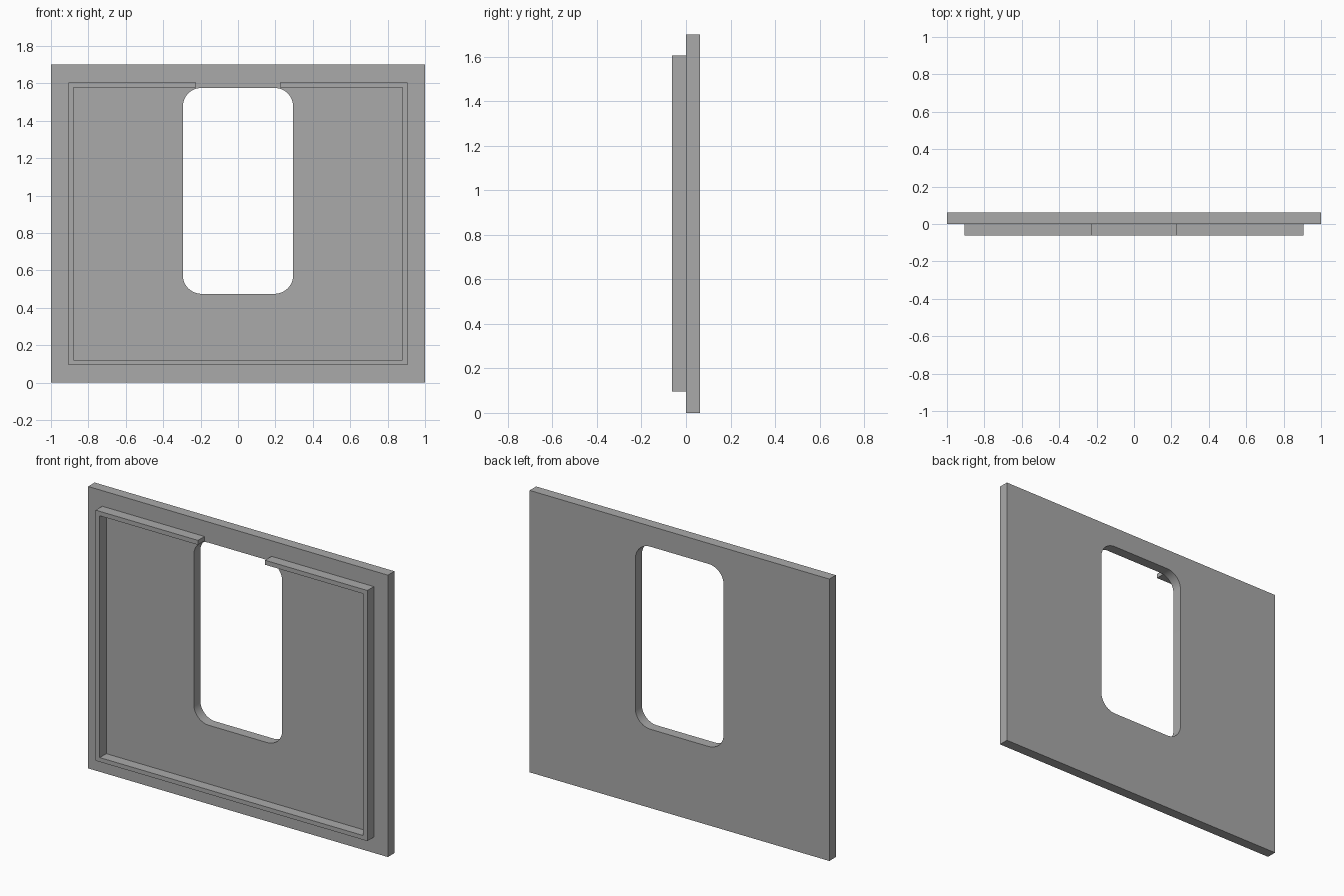
import bpy
import bmesh
from math import cos, sin, pi

cube = bpy.data.objects.get("Cube")
if cube:
    bpy.data.objects.remove(cube, do_unlink=True)

grey = bpy.data.materials.new("plain grey")
grey.use_nodes = True
grey.diffuse_color = (0.4, 0.4, 0.4, 1)
grey.node_tree.nodes["Principled BSDF"].inputs["Base Color"].default_value = (0.4, 0.4, 0.4, 1)


def rectangle(half, bottom, top):
    return [(-half, bottom), (half, bottom), (half, top), (-half, top)]


def rounded_rectangle(half, bottom, top, radius, steps=12):
    points = []
    corners = [(half, top), (-half, top), (-half, bottom), (half, bottom)]
    for i, (x, z) in enumerate(corners):
        cx = x - radius if x > 0 else x + radius
        cz = z - radius if z == top else z + radius
        for s in range(steps + 1):
            a = pi / 2 * (i + s / steps)
            points.append((cx + radius * cos(a), cz + radius * sin(a)))
    return points


def upright_slab(name, outlines, y_front, y_back):
    """Extrude filled outlines, drawn in x and z, from y_front to y_back."""
    curve = bpy.data.curves.new(name, "CURVE")
    curve.dimensions = "2D"
    curve.fill_mode = "BOTH"
    curve.extrude = (y_back - y_front) / 2
    for outline in outlines:
        spline = curve.splines.new("POLY")
        spline.points.add(len(outline) - 1)
        for point, (x, z) in zip(spline.points, outline):
            point.co = (x, z, 0, 1)
        spline.use_cyclic_u = True
    obj = bpy.data.objects.new(name, curve)
    bpy.context.collection.objects.link(obj)
    obj.location.y = (y_front + y_back) / 2
    obj.rotation_euler.x = pi / 2
    bpy.ops.object.select_all(action="DESELECT")
    obj.select_set(True)
    bpy.context.view_layer.objects.active = obj
    bpy.ops.object.convert(target="MESH")
    obj = bpy.context.object

    # Weld caps to walls and face everything outwards
    bm = bmesh.new()
    bm.from_mesh(obj.data)
    bmesh.ops.remove_doubles(bm, verts=bm.verts, dist=0.0001)
    bmesh.ops.recalc_face_normals(bm, faces=bm.faces)
    bm.to_mesh(obj.data)
    bm.free()
    obj.data.materials.clear()
    obj.data.materials.append(grey)
    bpy.ops.object.shade_smooth_by_angle()
    return obj


# Flat panel with a rounded opening
upright_slab("panel", [rectangle(1, 0, 1.7),
                       rounded_rectangle(0.295, 0.475, 1.576, 0.1)], 0, 0.062)

# Thin raised rim, open at the top above the opening
gap = 0.224
outer, inner = (0.906, 0.095, 1.606), (0.879, 0.121, 1.579)
right_half = [(gap, outer[2]), (outer[0], outer[2]), (outer[0], outer[1])]
left_half = [(-x, z) for x, z in reversed(right_half)]
right_inside = [(gap, inner[2]), (inner[0], inner[2]), (inner[0], inner[1])]
left_inside = [(-x, z) for x, z in reversed(right_inside)]
upright_slab("rim", [right_half + left_half + left_inside[::-1] + right_inside[::-1]],
             -0.062, 0)
